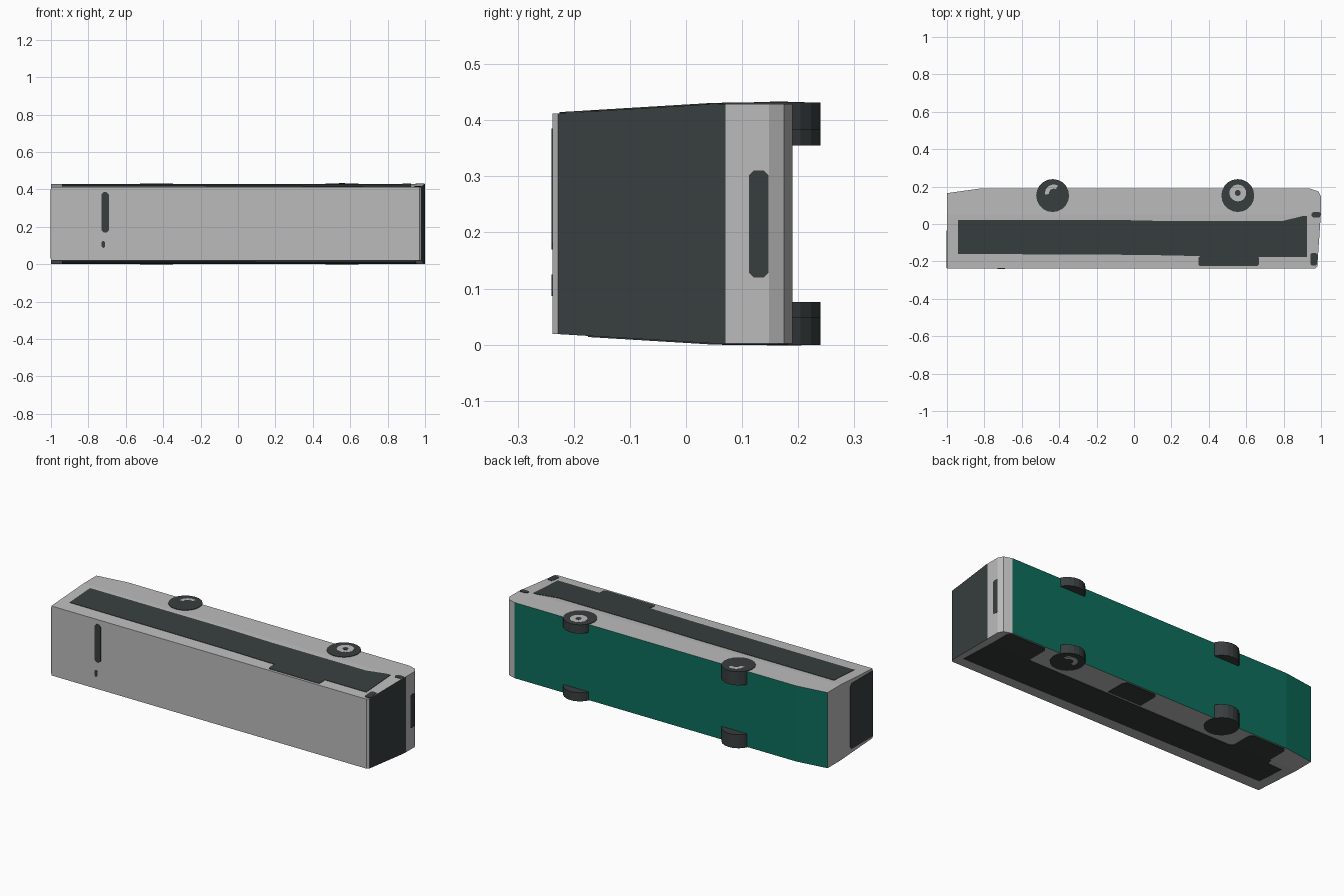
import bpy, bmesh, math
from mathutils import Vector

if "Cube" in bpy.data.objects:
    bpy.data.objects.remove(bpy.data.objects["Cube"])

MID = 0.2155          # centre of the vehicle's width, which runs along z


def material(name, rgb):
    m = bpy.data.materials.new(name)
    m.diffuse_color = (*rgb, 1)
    m.use_nodes = True
    m.node_tree.nodes["Principled BSDF"].inputs["Base Color"].default_value = m.diffuse_color
    return m


LIGHT = material("light grey paint", (0.50, 0.50, 0.50))
DARK = material("dark glass and rubber", (0.039, 0.048, 0.048))
TEAL = material("teal underside", (0.004, 0.155, 0.108))


def finish(bm, name, mats):
    me = bpy.data.meshes.new(name)
    bm.to_mesh(me)
    bm.free()
    ob = bpy.data.objects.new(name, me)
    bpy.context.collection.objects.link(ob)
    for m in mats:
        me.materials.append(m)
    return ob


def half_width(y):
    # sides lean inwards towards the roof
    return 0.2135 if y >= 0.05 else 0.2135 - 0.0175 * (0.05 - y) / 0.29


def plate(name, pts, normal, mat=DARK, lift=0.002):
    """Thin painted panel lying on a surface."""
    n = Vector(normal).normalized()
    bm = bmesh.new()
    low = [bm.verts.new(Vector(p) - n * 0.001) for p in pts]
    high = [bm.verts.new(Vector(p) + n * lift) for p in pts]
    bm.faces.new(low)
    bm.faces.new(high)
    for i in range(len(pts)):
        j = (i + 1) % len(pts)
        bm.faces.new((low[i], low[j], high[j], high[i]))
    bmesh.ops.recalc_face_normals(bm, faces=bm.faces)
    return finish(bm, name, [mat])


def side_plate(name, outline, side):
    pts = [(x, y, MID + side * half_width(y)) for x, y in outline]
    plate(name, pts, (0, 0, side))


def rect(x0, x1, y0, y1, c=0.008):
    # rectangle with clipped corners
    return [(x0 + c, y0), (x1 - c, y0), (x1, y0 + c), (x1, y1 - c),
            (x1 - c, y1), (x0 + c, y1), (x0, y1 - c), (x0, y0 + c)]


# Body shell: convex side profile, widened across z
profile = [(-1, -0.238), (0.97, -0.238), (0.98, -0.228), (0.9988, 0.05), (1, 0.07),
           (1, 0.148), (0.985, 0.175), (0.94, 0.19), (-0.82, 0.19), (-1, 0.165), (-1, 0.05)]
bm = bmesh.new()
for x, y in profile:
    for s in (-1, 1):
        bm.verts.new((x, y, MID + s * half_width(y)))
bmesh.ops.convex_hull(bm, input=bm.verts)
bmesh.ops.dissolve_limit(bm, angle_limit=0.005, verts=bm.verts, edges=bm.edges)
bmesh.ops.recalc_face_normals(bm, faces=bm.faces)
for f in bm.faces:
    c = f.calc_center_median()
    if f.normal.y > 0.97:
        f.material_index = 2                       # underside
    elif f.normal.x > 0.9 and c.y < 0.07:
        f.material_index = 1                       # windscreen
finish(bm, "body", [LIGHT, DARK, TEAL])

# Side without doors: window band, vent and corner marks
side_plate("window_band", [(-0.94, -0.16), (0.05, -0.165), (0.6, -0.177), (0.925, -0.177),
                           (0.925, 0.042), (0.9, 0.042), (0.79, 0.015), (0.2, 0.015),
                           (-0.1, 0.022), (-0.94, 0.022)], 1)
side_plate("side_vent", rect(0.345, 0.667, -0.225, -0.172), 1)
side_plate("front_corner_lower", rect(0.95, 0.998, 0.035, 0.065), 1)
side_plate("front_corner_upper", rect(0.943, 0.98, -0.222, -0.155), 1)

# Door side: window band and three doors
side_plate("door_side_windows", [(-0.94, -0.16), (0.95, -0.175), (0.955, 0.05), (0.71, 0.05),
                                 (0.7, 0.04), (-0.58, 0.035), (-0.6, 0.05), (-0.84, 0.05),
                                 (-0.85, 0.015), (-0.94, 0.01)], -1)
for i, (a, b) in enumerate([(-0.83, -0.6), (0.0, 0.21), (0.71, 0.955)]):
    side_plate(f"door_{i + 1}", [(a, 0.05), (b, 0.05), (b, 0.165), (b - 0.015, 0.182),
                                 (a + 0.015, 0.182), (a, 0.165)], -1)

# Rear window and front grille
plate("rear_window", [(-1, -0.236, 0.03), (-1, -0.236, 0.40), (-1, -0.045, 0.40),
                      (-1, -0.035, 0.38), (-1, -0.035, 0.05), (-1, -0.045, 0.03)], (-1, 0, 0))
plate("front_grille", [(1, y, z) for y, z in rect(0.112, 0.147, 0.12, 0.31)], (1, 0, 0), lift=0.001)

# Roof marks
plate("roof_hatch", [(x, -0.238, z) for x, z in rect(-0.73, -0.69, 0.17, 0.385, 0.012)], (0, -1, 0))
plate("roof_cap", [(x, -0.238, z) for x, z in rect(-0.73, -0.71, 0.087, 0.125, 0.008)], (0, -1, 0))


def circle(cx, cy, z, r, n=20):
    return [(cx + r * math.cos(2 * math.pi * i / n),
             cy + r * math.sin(2 * math.pi * i / n), z) for i in range(n)]


# Wheels: narrow front pair, wide rear pair
for end, x, width in (("front", 0.555, 0.049), ("rear", -0.435, 0.077)):
    for name, s in (("left", 1), ("right", -1)):
        bm = bmesh.new()
        bmesh.ops.create_cone(bm, cap_ends=True, segments=20, radius1=0.088,
                              radius2=0.088, depth=width)
        # sits just proud of the body side and any panel on it
        z = MID + s * (0.2162 - width / 2)
        bmesh.ops.translate(bm, verts=bm.verts, vec=(x, 0.152, z))
        finish(bm, f"{end}_{name}_wheel", [DARK])

# Hub details
top = MID + 0.2162
plate("front_hub", circle(0.555, 0.166, top, 0.045), (0, 0, 1), LIGHT, 0.0006)
plate("front_hub_centre", circle(0.555, 0.166, top, 0.016, 12), (0, 0, 1), DARK, 0.0012)


def hub_arc(name, cx, cy, z, start, end, side):
    angles = [math.radians(start + (end - start) * i / 8) for i in range(9)]
    pts = [(cx + 0.046 * math.cos(a), cy + 0.046 * math.sin(a), z) for a in angles]
    pts += [(cx + 0.024 * math.cos(a), cy + 0.024 * math.sin(a), z) for a in reversed(angles)]
    plate(name, pts, (0, 0, side), LIGHT, 0.0006)


hub_arc("rear_hub_arc", -0.43, 0.165, top, 60, 190, 1)
hub_arc("front_right_hub_arc", 0.555, 0.16, MID - 0.2162, 20, 200, -1)
